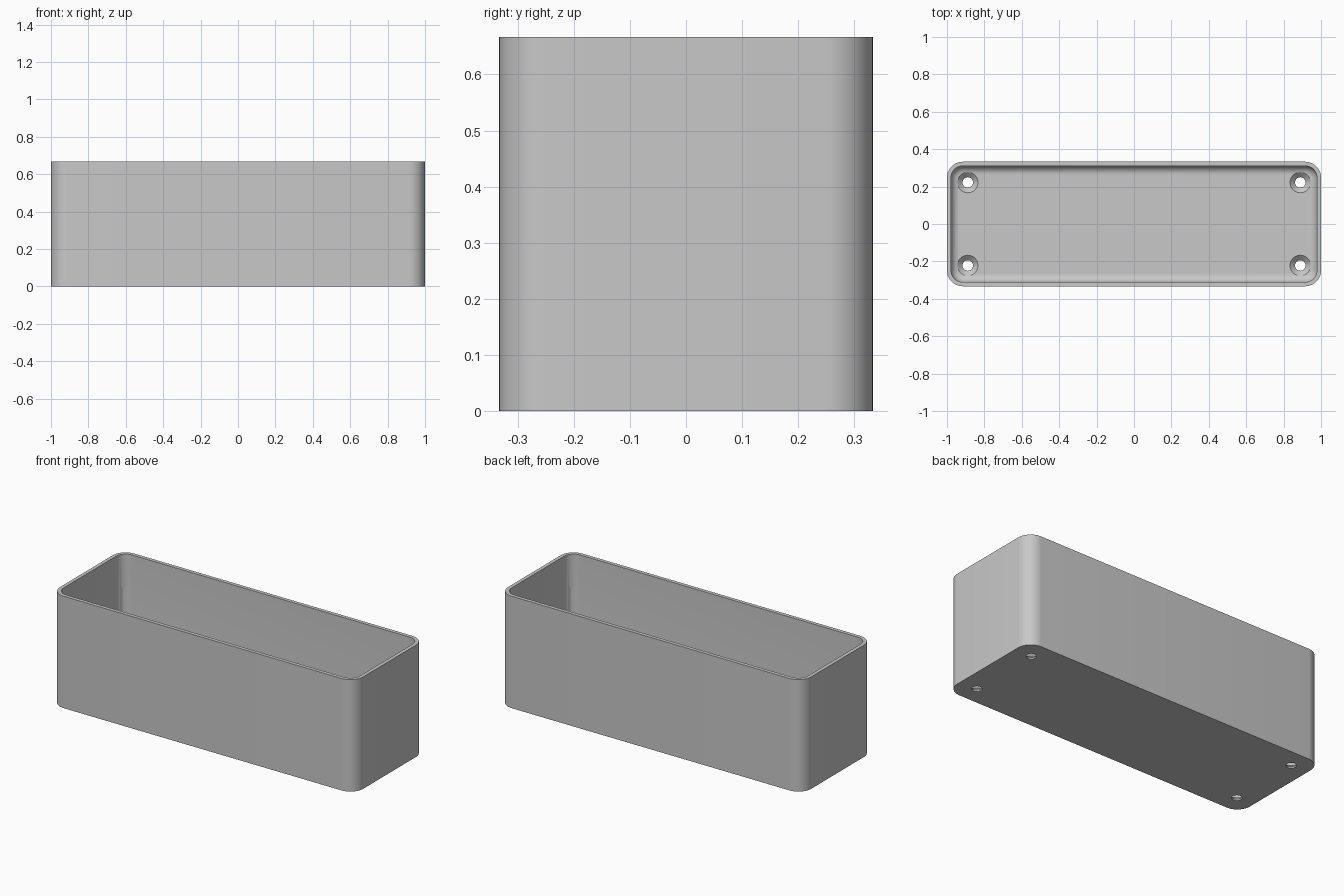
import bpy, bmesh
from math import sin, cos, pi

old = bpy.data.objects.get("Cube")
if old:
    bpy.data.objects.remove(old, do_unlink=True)

grey = bpy.data.materials.new("plain grey")
grey.use_nodes = True
grey.diffuse_color = (0.58, 0.58, 0.58, 1)
grey.node_tree.nodes["Principled BSDF"].inputs["Base Color"].default_value = grey.diffuse_color

HX, HY, TOP = 1.0, 0.333, 0.667
WALL, FLOOR = 0.022, 0.033
CORNER, FILLET = 0.085, 0.045


def ring(hx, hy, r, z, cx=0, cy=0, steps=10):
    """Rounded rectangle; a circle when both half sizes equal r."""
    pts = []
    for k, (sx, sy) in enumerate([(1, 1), (-1, 1), (-1, -1), (1, -1)]):
        for i in range(steps + 1):
            a = (k + i / steps) * pi / 2
            pts.append((cx + sx * (hx - r) + r * cos(a),
                        cy + sy * (hy - r) + r * sin(a), z))
    return pts


def loft(bm, rings):
    """Skin a stack of rings and cap both ends."""
    loops = [[bm.verts.new(p) for p in pts] for pts in rings]
    for a, b in zip(loops, loops[1:]):
        for i in range(len(a)):
            j = (i + 1) % len(a)
            bm.faces.new((a[i], a[j], b[j], b[i]))
    bm.faces.new(loops[0][::-1])
    bm.faces.new(loops[-1])


def make_object(name, bm):
    bmesh.ops.remove_doubles(bm, verts=bm.verts, dist=0.00005)
    bmesh.ops.recalc_face_normals(bm, faces=bm.faces)
    mesh = bpy.data.meshes.new(name)
    bm.to_mesh(mesh)
    bm.free()
    mesh.materials.append(grey)
    obj = bpy.data.objects.new(name, mesh)
    bpy.context.collection.objects.link(obj)
    return obj


# Open box: outer wall, rim, inner wall, rounded floor edge
rings = [ring(HX, HY, CORNER, z) for z in (0, TOP)]
rings.append(ring(HX - WALL, HY - WALL, CORNER - WALL, TOP))
for i in range(9):
    a = i / 8 * pi / 2
    d = FILLET * (1 - cos(a))
    rings.append(ring(HX - WALL - d, HY - WALL - d, CORNER - WALL - d,
                      FLOOR + FILLET * (1 - sin(a))))
bm = bmesh.new()
loft(bm, rings)
box = make_object("open_box", bm)

# Countersunk screw holes and shallow corner notches
holes, notches = bmesh.new(), bmesh.new()
for sx in (-1, 1):
    for sy in (-1, 1):
        profile = [(0.028, -0.05), (0.028, 0.008), (0.055, FLOOR), (0.055, 0.06)]
        loft(holes, [ring(r, r, r, z, sx * 0.889, sy * 0.222) for r, z in profile])
        loft(notches, [ring(0.027, 0.027, 0.027, z, sx * 0.943, sy * 0.276)
                       for z in (0.1, 0.47)])

bpy.context.view_layer.objects.active = box
for name, cut in (("screw_hole_cutter", holes), ("corner_notch_cutter", notches)):
    cutter = make_object(name, cut)
    cutter.hide_render = True
    mod = box.modifiers.new(name, "BOOLEAN")
    mod.operation = "DIFFERENCE"
    mod.solver = "EXACT"
    mod.object = cutter
    bpy.ops.object.modifier_apply(modifier=name)
    bpy.data.objects.remove(cutter, do_unlink=True)

# Smooth curves, crisp edges
for o in bpy.context.selected_objects:
    o.select_set(False)
box.select_set(True)
bpy.ops.object.shade_smooth_by_angle(angle=pi / 6)
